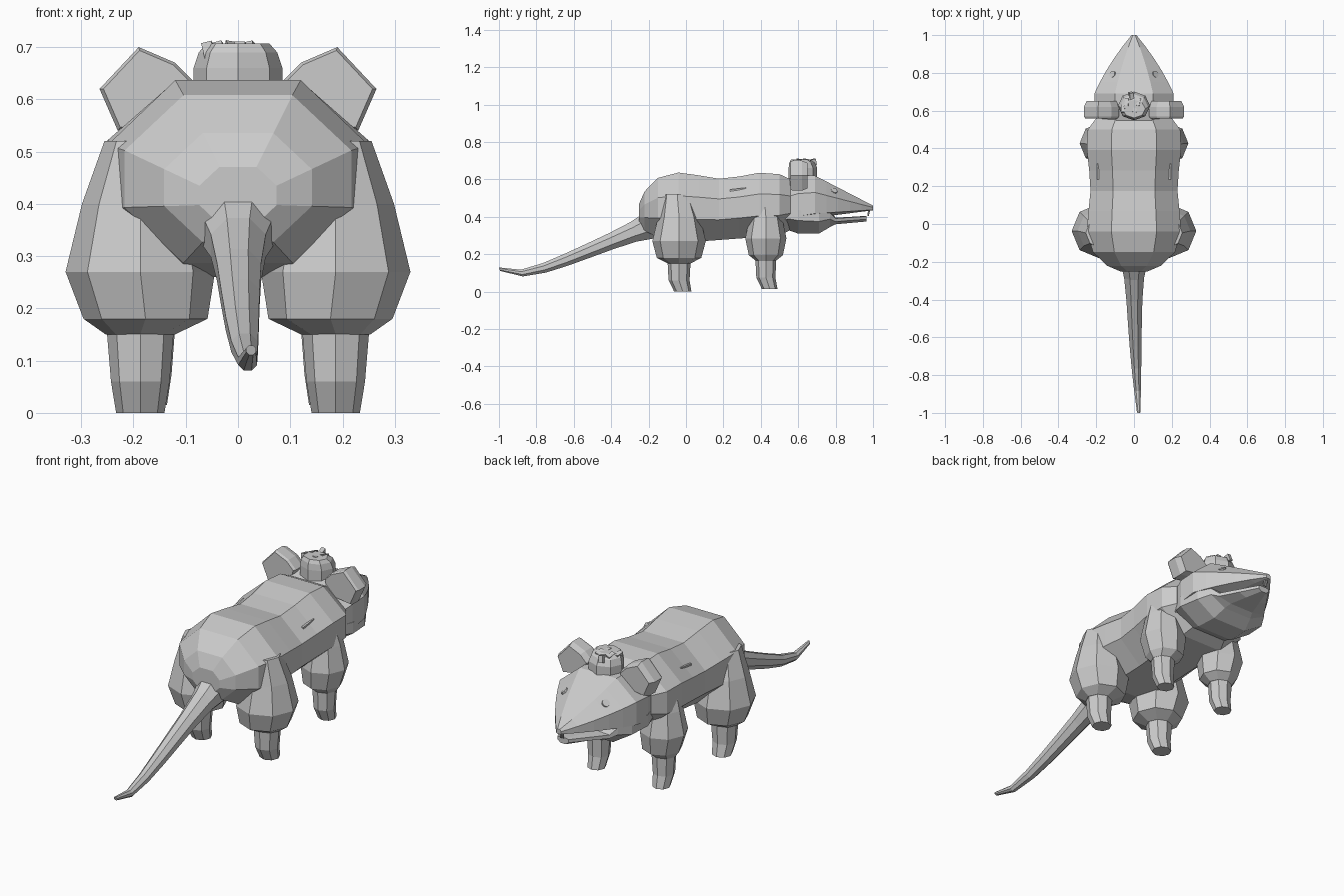
import bpy, bmesh, random
from math import sin, cos, pi
from mathutils import Vector, Euler

default_cube = bpy.data.objects.get("Cube")
if default_cube:
    bpy.data.objects.remove(default_cube, do_unlink=True)

grey = (.6, .6, .6, 1)
fur = bpy.data.materials.new("fur_grey")
fur.use_nodes = True
fur.diffuse_color = grey
fur.node_tree.nodes["Principled BSDF"].inputs["Base Color"].default_value = grey


def finish(name, bm, mirror=False):
    """Turn a bmesh into a flat-shaded object, optionally paired across x."""
    bmesh.ops.recalc_face_normals(bm, faces=bm.faces)
    mesh = bpy.data.meshes.new(name)
    bm.to_mesh(mesh)
    bm.free()
    mesh.materials.append(fur)
    obj = bpy.data.objects.new(name, mesh)
    bpy.context.collection.objects.link(obj)
    if mirror:
        obj.modifiers.new("Mirror", 'MIRROR')


def loft(name, rings, mirror=False):
    """Skin a closed tube through rings of equal point count."""
    bm = bmesh.new()
    loops = [[bm.verts.new(point) for point in ring] for ring in rings]
    for near, far in zip(loops, loops[1:]):
        for i in range(len(near)):
            bm.faces.new((near[i - 1], near[i], far[i], far[i - 1]))
    bm.faces.new(loops[0])
    bm.faces.new(loops[-1])
    finish(name, bm, mirror)


def mix(start, end, t):
    return start + (end - start) * t


def circle(radius, turn=0):
    """Points of a regular octagon as (across, up) pairs."""
    angles = [turn + k * pi / 4 for k in range(8)]
    return [(radius * cos(a), radius * sin(a)) for a in angles]


def section(y, width, bottom, top, low=.33, high=.67):
    """Octagonal slice across the body at y, given its half width."""
    flat = width * .48
    half = [(flat, bottom), (width, mix(bottom, top, low)),
            (width, mix(bottom, top, high)), (flat, top)]
    return [(x, y, z) for x, z in half] + [(-x, y, z) for x, z in reversed(half)]


def slab(x, y, z, radius, depth=1):
    """Octagonal slice through an upright part at height z."""
    return [(x + across, y + up * depth, z) for across, up in circle(radius)]


# Torso: rounded rump, then a back that dips between hips and shoulders
hip, shoulder = -.04, .42
trunk = []
for angle in (.3, .6, 1.05):
    size = sin(angle)
    trunk.append(section(hip - .22 * cos(angle), .25 * size, .4 - .13 * size, .4 + .24 * size))
for step in range(6):
    t = step / 5
    y = mix(hip, shoulder + .08, t)
    wave = cos(2 * pi * (y - hip) / (shoulder - hip))
    trunk.append(section(y, .24 + wave / 100, mix(.26, .3, t), .62 + wave / 60))
trunk.append(section(.56, .2, .33, .6))
loft("body", trunk)

# Skull: cheeks tapering to a small blunt nose
skull = [section(.53, .19, .36, .6, .1, .6), section(.6, .21, .38, .62, .1, .6)]
for step in range(6):
    t = step / 5
    width = mix(.21, .013, t) + .06 * t * (1 - t)
    skull.append(section(mix(.69, 1, t), width, mix(.395, .435, t), mix(.62, .46, t), .1, .6))
loft("head", skull)

# Lower jaw: deep throat flush with the cheeks, then a slim open chin
jaw = [section(.53, .19, .335, .45, .5, .9), section(.6, .212, .31, .45, .5, .9),
       section(.71, .2, .31, .44, .5, .9), section(.77, .165, .345, .43, .5, .9)]
for step in range(3):
    t = step / 2
    jaw.append(section(mix(.8, .965, t), mix(.14, .03, t),
                       mix(.36, .375, t), mix(.395, .405, t), .4, .9))
loft("lower_jaw", jaw)

# Incisors
loft("upper_tooth", [slab(.006, .98, .44, .006), slab(.006, .973, .405, .004)], True)


def leg(name, x, y, radius, foot, sole):
    """Bulging thigh over a narrow cuffed foot; foot is its half width."""
    knee, cuff, ankle = sole + .27, sole + .18, sole + .06
    loft(name + "_thigh", [
        slab(x - .01, y - .01, .52, radius * .55),
        slab(x, y, .4, radius * .78),
        slab(x, y, knee, radius),
        slab(x - .01, y, cuff, radius * .83),
        slab(x, y, cuff - .03, foot, .9)], True)
    loft(name + "_foot", [
        slab(x, y, cuff, foot, .95),
        slab(x, y, ankle, foot * .85),
        slab(x, y + .02, sole, foot * .7)], True)


leg("hind", .187, -.037, .143, .066, 0)
leg("front", .178, .427, .11, .06, .015)

# Tail: thick root, long droop and a lifted tip drifting to one side
tail = []
for step in range(8):
    t = step / 7
    radius = .01 + .036 * (1 - t ** 2) + .04 * (1 - t) ** 8
    y, z = mix(-.16, -.997, t), .37 - .35 * t + .1 * t ** 8
    tail.append([(.025 * t ** 2 + across, y - up * .3, z + up)
                 for across, up in circle(radius, pi / 8)])
loft("tail", tail)

# Ears: upright six-sided plates with bevelled rims
outline = [(.19, .7), (.12, .67), (.08, .63), (.1, .56), (.23, .54), (.265, .62)]
loft("ear", [[(mix(.17, x, size), y, mix(.62, z, size)) for x, z in outline]
             for y, size in ((.558, .92), (.57, 1), (.62, 1), (.65, .85))], True)

# Hair cap and loose locks between the ears
loft("hair_cap", [slab(0, .625, .58, .085, .9), slab(0, .625, .66, .085, .9),
                  slab(0, .62, .69, .075, .9), slab(0, .61, .707, .06, .8)])
random.seed(4)
for lock in range(5):
    bm = bmesh.new()
    bmesh.ops.create_cube(bm, size=1)
    turn = Euler([random.uniform(-.3, .3) for axis in range(3)])
    root = Vector((-.055 + lock / 50, .61 + lock % 3 / 30, .69))
    for vert in bm.verts:
        vert.co *= Vector((.02, .04, .035))
        vert.co.rotate(turn)
        vert.co += root
    finish("hair_lock", bm)

# Eyes: low drums set into the cheeks
bm = bmesh.new()
bmesh.ops.create_cone(bm, cap_ends=True, segments=10, radius1=.02, radius2=.018, depth=.02)
facing = Vector((.6, .3, .7)).to_track_quat('Z', 'Y')
for vert in bm.verts:
    vert.co.rotate(facing)
    vert.co += Vector((.11, .79, .535))
finish("eye", bm, True)

# Thin skin folds on the flanks
loft("flank_fold", [[(x, y, z + thick) for x, thick in
                     ((.14, 0), (.195, 0), (.195, rim), (.14, rim))]
                    for y, z, rim in ((.235, .53, .016), (.32, .55, .006))], True)
